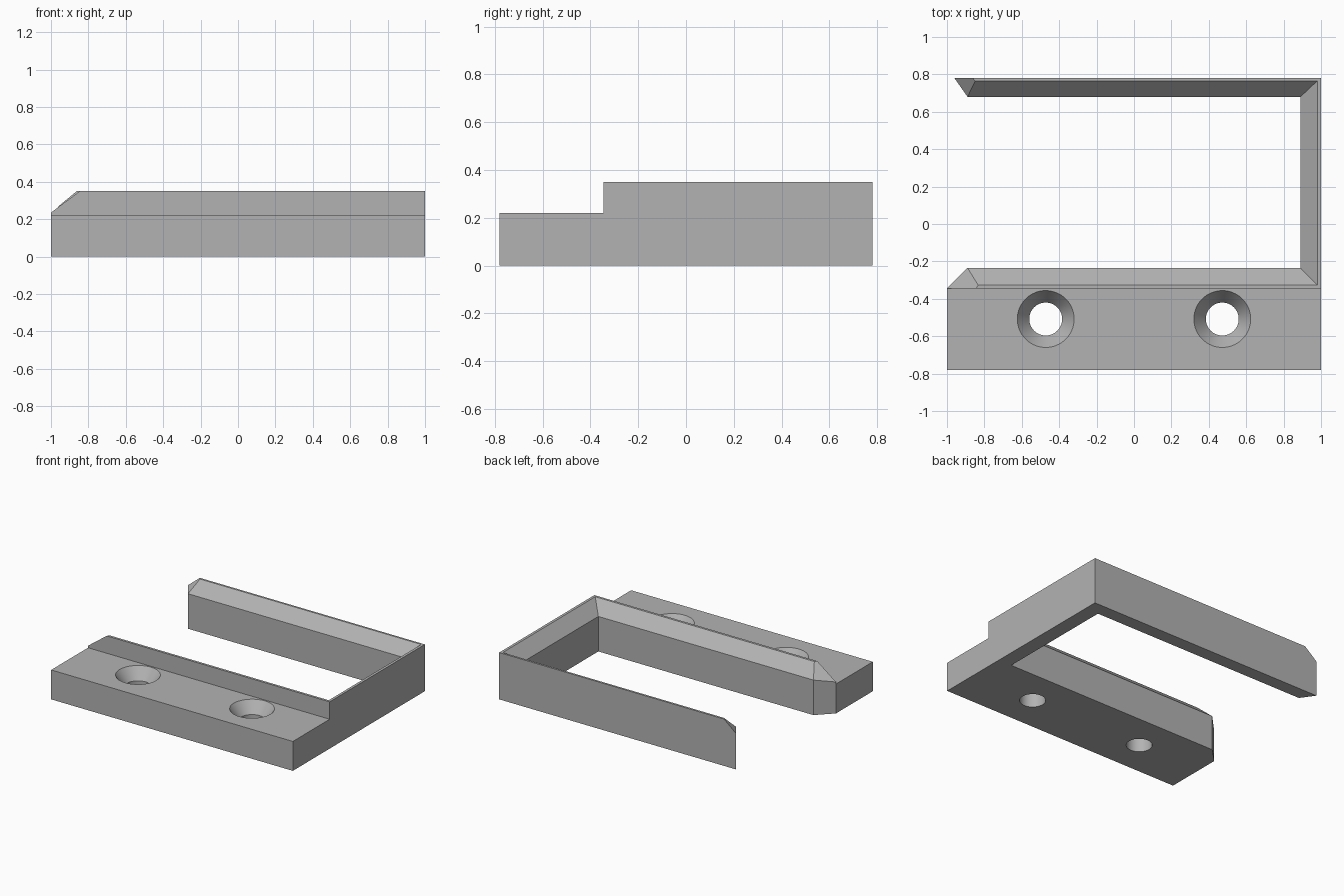
import bpy, bmesh, math
from mathutils import Vector

cube = bpy.data.objects.get("Cube")
if cube:
    bpy.data.objects.remove(cube, do_unlink=True)

grey = bpy.data.materials.new("plain grey")
grey.use_nodes = True
colour = (0.45, 0.45, 0.45, 1)
grey.diffuse_color = colour
grey.node_tree.nodes["Principled BSDF"].inputs["Base Color"].default_value = colour


def finish(name, bm):
    bmesh.ops.recalc_face_normals(bm, faces=bm.faces)
    mesh = bpy.data.meshes.new(name)
    bm.to_mesh(mesh)
    bm.free()
    mesh.materials.append(grey)
    obj = bpy.data.objects.new(name, mesh)
    bpy.context.collection.objects.link(obj)
    return obj


def slice_off(bm, a, b, c):
    """Cut away the upper left side of the plane through three points and cap it."""
    a, b, c = Vector(a), Vector(b), Vector(c)
    normal = (b - a).cross(c - a)
    if normal.z < 0:
        normal.negate()
    cut = bmesh.ops.bisect_plane(bm, geom=bm.verts[:] + bm.edges[:] + bm.faces[:],
                                 plane_co=a, plane_no=normal, clear_outer=True)
    edges = [e for e in cut["geom_cut"] if isinstance(e, bmesh.types.BMEdge)]
    bmesh.ops.holes_fill(bm, edges=[e for e in edges if e.is_boundary], sides=0)


def wall(name, stations):
    """Sweep the bevelled wall section through (outer, lip, inner) plan points."""
    bm = bmesh.new()
    rings = []
    for outer, lip, inner in stations:
        section = [(outer, 0), (outer, TOP), (lip, TOP), (inner, SHOULDER), (inner, 0)]
        rings.append([bm.verts.new((*p, z)) for p, z in section])
    for r, s in zip(rings, rings[1:]):
        for i in range(5):
            j = (i + 1) % 5
            bm.faces.new((r[i], r[j], s[j], s[i]))
    bm.faces.new(rings[0])
    bm.faces.new(rings[-1])
    return name, bm


TOP, SHOULDER, BASE = 0.35, 0.262, 0.22
back_corner = ((1, 0.78), (0.98, 0.765), (0.89, 0.68))
front_corner = ((1, -0.345), (0.98, -0.327), (0.89, -0.235))

# Back rail with its pointed, sloped free end
name, bm = wall("back_rail", [((-0.96, 0.78), (-0.972, 0.764), (-0.89, 0.68)), back_corner])
slice_off(bm, (-0.85, 0.765, TOP), (-0.89, 0.68, SHOULDER), (-0.965, 0.765, 0.255))
back_rail = finish(name, bm)

# Side rail joining the two long rails
side_rail = finish(*wall("side_rail", [back_corner, front_corner]))

# Front rail, standing against the mounting base
name, bm = wall("front_rail", [front_corner, ((-1, -0.345), (-0.982, -0.327), (-0.89, -0.235))])
slice_off(bm, (-0.845, -0.345, TOP), (-0.89, -0.235, SHOULDER), (-1, -0.345, 0.235))
front_rail = finish(name, bm)

# Mounting base
bm = bmesh.new()
bmesh.ops.create_cube(bm, size=1)
for v in bm.verts:
    v.co = (v.co.x * 2, -0.5625 + v.co.y * 0.435, (v.co.z + 0.5) * BASE)
base = finish("mounting_base", bm)

# Countersunk screw holes
SIDES = 64
for side in (-1, 1):
    bm = bmesh.new()
    rings = []
    for radius, z in ((0.088, -0.1), (0.088, 0.135), (0.152, BASE), (0.152, 0.4)):
        rings.append([bm.verts.new((side * 0.472 + radius * math.cos(t), -0.508 + radius * math.sin(t), z))
                      for t in (math.tau * k / SIDES for k in range(SIDES))])
    for r, s in zip(rings, rings[1:]):
        for k in range(SIDES):
            n = (k + 1) % SIDES
            bm.faces.new((r[k], r[n], s[n], s[k]))
    bm.faces.new(rings[0])
    bm.faces.new(rings[-1])
    cutter = finish("screw_hole_cutter", bm)
    cutter.hide_render = True
    cutter.hide_set(True)
    mod = base.modifiers.new("screw hole", "BOOLEAN")
    mod.operation, mod.solver, mod.object = "DIFFERENCE", "EXACT", cutter

# Bake the holes, then smooth only their round walls
bpy.context.view_layer.update()
baked = bpy.data.meshes.new_from_object(base.evaluated_get(bpy.context.evaluated_depsgraph_get()))
base.modifiers.clear()
base.data = baked
for obj in [o for o in bpy.data.objects if o.name.startswith("screw_hole_cutter")]:
    bpy.data.objects.remove(obj, do_unlink=True)
bpy.ops.object.select_all(action="DESELECT")
base.select_set(True)
bpy.context.view_layer.objects.active = base
bpy.ops.object.shade_smooth_by_angle(angle=math.radians(25))
